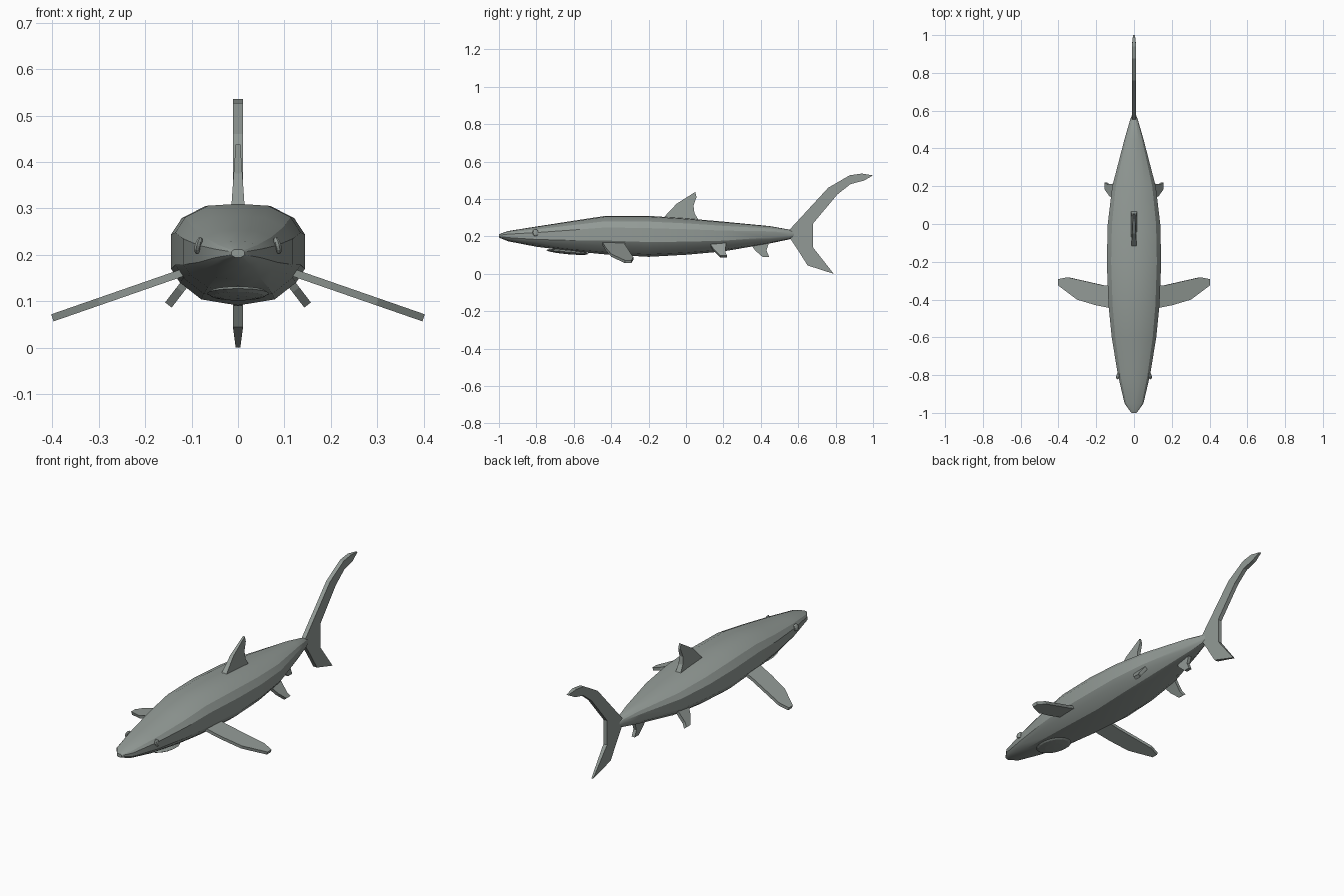
import bpy, bmesh, math
from mathutils import Vector

if "Cube" in bpy.data.objects:
    bpy.data.objects.remove(bpy.data.objects["Cube"])

grey = bpy.data.materials.new("shark grey")
grey.diffuse_color = (0.29, 0.325, 0.305, 1)
grey.use_nodes = True
grey.node_tree.nodes["Principled BSDF"].inputs["Base Color"].default_value = grey.diffuse_color


def make(name, bm, smooth=False):
    bmesh.ops.recalc_face_normals(bm, faces=bm.faces)
    mesh = bpy.data.meshes.new(name)
    bm.to_mesh(mesh)
    bm.free()
    mesh.materials.append(grey)
    ob = bpy.data.objects.new(name, mesh)
    bpy.context.collection.objects.link(ob)
    if smooth:
        bpy.ops.object.select_all(action='DESELECT')
        bpy.context.view_layer.objects.active = ob
        ob.select_set(True)
        bpy.ops.object.shade_smooth_by_angle(angle=math.radians(25))
    return ob


def mirror(ob):
    ob.modifiers.new("mirror", 'MIRROR')


def fin(name, points, normal, thickness):
    """Slab from an outline; thickness(point) gives the half thickness."""
    bm = bmesh.new()
    n = Vector(normal).normalized()
    pts = [Vector(p) for p in points]
    a = [bm.verts.new(p + n * thickness(p)) for p in pts]
    b = [bm.verts.new(p - n * thickness(p)) for p in pts]
    bm.faces.new(a)
    bm.faces.new(b[::-1])
    for i in range(len(pts)):
        j = (i + 1) % len(pts)
        bm.faces.new((a[i], b[i], b[j], a[j]))
    return make(name, bm)


# body: lofted fourteen-sided sections (y, top, bottom, half width)
stations = [(-1.0, .212, .194, .014), (-.95, .229, .174, .05),
            (-.8, .253, .145, .085), (-.6, .284, .120, .118),
            (-.43, .310, .104, .135), (-.2, .310, .091, .144),
            (0, .297, .102, .139), (.2, .279, .120, .115),
            (.45, .255, .163, .05), (.55, .237, .184, .021),
            (.585, .222, .198, .008)]
half = [(0, 1), (.48, .96), (.84, .72), (1, .4), (1, -.28),
        (.87, -.55), (.55, -.88), (0, -1)]
section = half + [(-x, z) for x, z in half[-2:0:-1]]
bm = bmesh.new()
rings = []
for y, top, bottom, w in stations:
    c, h = (top + bottom) / 2, (top - bottom) / 2
    rings.append([bm.verts.new((x * w, y, c + z * h)) for x, z in section])
for r, s in zip(rings, rings[1:]):
    for i in range(len(r)):
        j = (i + 1) % len(r)
        bm.faces.new((r[i], r[j], s[j], s[i]))
bm.faces.new(rings[0])
bm.faces.new(rings[-1])
make("body", bm, True)

# fins on the centre line, as side profiles (y, z)
dorsal = [(-.13, .29), (-.05, .375), (.05, .438), (.056, .41), (.04, .365),
          (.045, .325), (.075, .275)]
fin("dorsal_fin", [(0, y, z) for y, z in dorsal], (1, 0, 0),
    lambda p: .016 - .011 * max(0, p.z - .28) / .158)

tail = [(.55, .232), (.76, .46), (.875, .527), (.94, .536), (1.0, .526),
        (.95, .498), (.88, .48), (.81, .425), (.68, .27), (.68, .14),
        (.79, 0), (.65, .045), (.59, .14), (.55, .2)]
fin("tail_fin", [(0, y, z) for y, z in tail], (1, 0, 0),
    lambda p: .005 if p.z < .03 or p.y > .97 else .011)

anal = [(.34, .165), (.37, .125), (.41, .09), (.445, .09), (.43, .125),
        (.445, .17)]
fin("anal_fin", [(0, y, z) for y, z in anal], (1, 0, 0), lambda p: .009)

# paired fins, outlined from above (x, y) on a sloping plane
pectoral = [(.10, -.45), (.20, -.43), (.30, -.40), (.36, -.355), (.40, -.325),
            (.40, -.292), (.35, -.282), (.27, -.30), (.16, -.325), (.10, -.33)]
mirror(fin("pectoral_fins",
           [(x, y, .158 - (x - .13) * .347) for x, y in pectoral],
           (.347, 0, 1), lambda p: .008))

pelvic = [(.09, .12), (.125, .15), (.15, .185), (.15, .22), (.135, .21),
          (.09, .215)]
mirror(fin("pelvic_fins", [(x, y, .092 + (.15 - x) * 1.3) for x, y in pelvic],
           (1.3, 0, 1), lambda p: .009))


def ellipsoid(name, centre, size, segments, rings, tilt=(0, 0, 0)):
    bm = bmesh.new()
    bmesh.ops.create_uvsphere(bm, u_segments=segments, v_segments=rings, radius=1)
    bmesh.ops.scale(bm, vec=size, verts=bm.verts)
    ob = make(name, bm)
    ob.location = centre
    ob.rotation_euler = tilt
    return ob


# eyes: flat low discs on both sides of the head
for side in (-1, 1):
    ellipsoid("eye", (side * .085, -.805, .22), (.008, .019, .019), 8, 6,
              (0, side * -.25, side * .2))

# mouth: thin jaw plate under the snout
ellipsoid("mouth", (0, -.635, .117), (.067, .115, .012), 16, 6, (-.09, 0, 0))
